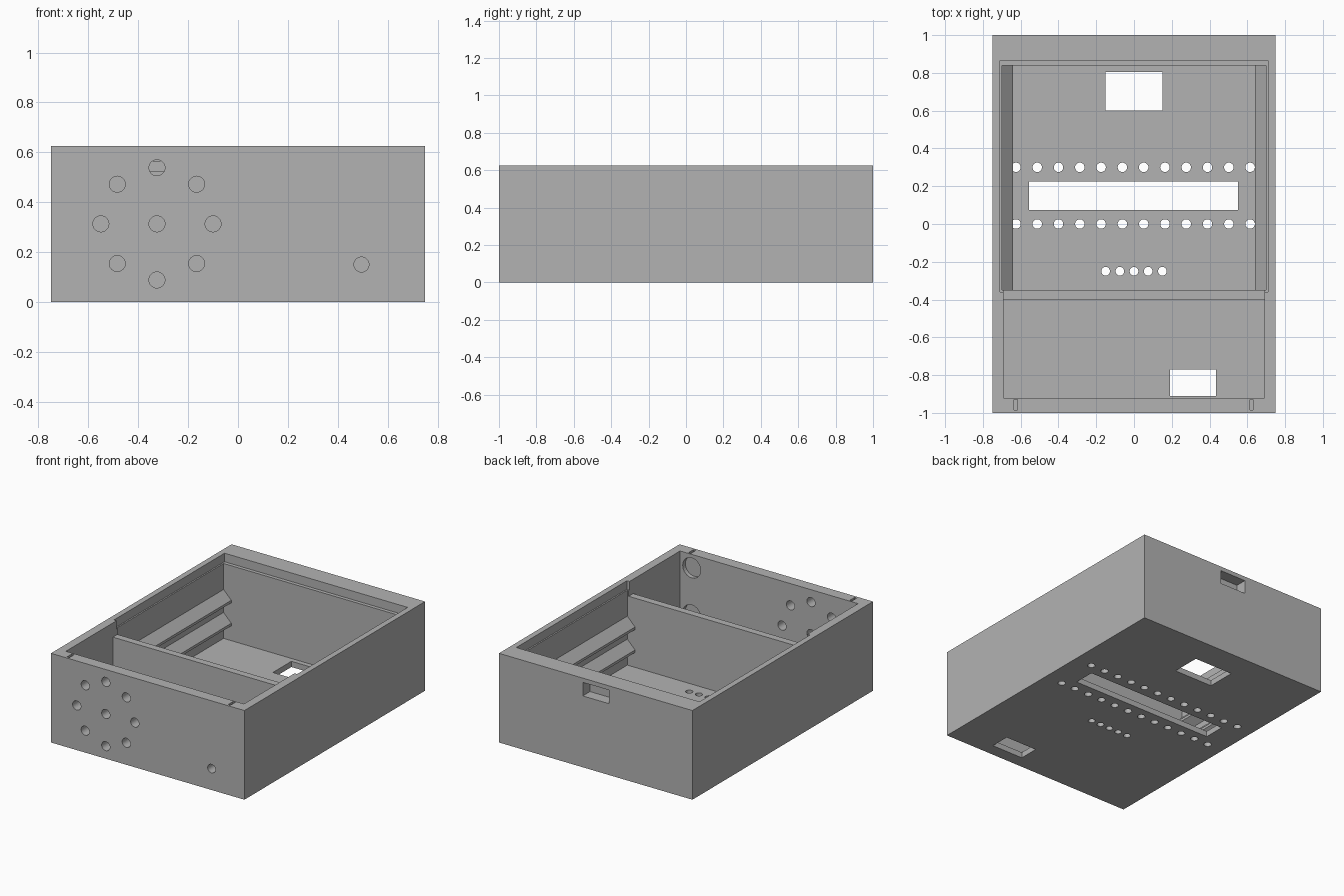
import bpy, bmesh, math
from mathutils import Matrix, Vector

cube = bpy.data.objects.get("Cube")
if cube:
    bpy.data.objects.remove(cube, do_unlink=True)

grey = bpy.data.materials.new("plain grey")
grey.use_nodes = True
colour = (0.45, 0.45, 0.45, 1)
grey.diffuse_color = colour
grey.node_tree.nodes["Principled BSDF"].inputs["Base Color"].default_value = colour


def add_box(bm, x0, x1, y0, y1, z0, z1):
    centre = Vector((x0 + x1, y0 + y1, z0 + z1)) / 2
    size = Matrix.Diagonal((x1 - x0, y1 - y0, z1 - z0, 1))
    bmesh.ops.create_cube(bm, size=1, matrix=Matrix.Translation(centre) @ size)


def add_rod(bm, centre, radius, length, along_y=False):
    turn = Matrix.Rotation(math.pi / 2, 4, "X") if along_y else Matrix()
    bmesh.ops.create_cone(bm, cap_ends=True, segments=32, radius1=radius, radius2=radius,
                          depth=length, matrix=Matrix.Translation(centre) @ turn)


def make_object(name, bm):
    bmesh.ops.recalc_face_normals(bm, faces=bm.faces)
    mesh = bpy.data.meshes.new(name)
    bm.to_mesh(mesh)
    bm.free()
    mesh.materials.append(grey)
    obj = bpy.data.objects.new(name, mesh)
    bpy.context.collection.objects.link(obj)
    return obj


def carve(target, name, bm):
    """Subtract the shapes in bm from the target and discard the cutter."""
    cutter = make_object(name, bm)
    cutter.hide_render = True
    mod = target.modifiers.new(name, "BOOLEAN")
    mod.operation = "DIFFERENCE"
    mod.solver = "EXACT"
    mod.object = cutter
    graph = bpy.context.evaluated_depsgraph_get()
    result = bpy.data.meshes.new_from_object(target.evaluated_get(graph))
    target.modifiers.clear()
    target.data = result
    bpy.data.objects.remove(cutter, do_unlink=True)


# Solid case block
FLOOR = 0.04
bm = bmesh.new()
add_box(bm, -0.75, 0.75, -1, 1, 0, 0.625)
case = make_object("case", bm)

# Two compartments, leaving a wall between them
bm = bmesh.new()
add_box(bm, -0.69, 0.69, -0.92, -0.40, FLOOR, 0.8)
add_box(bm, -0.70, 0.70, -0.35, 0.84, FLOOR, 0.8)
carve(case, "compartment_cutter", bm)

# Lower top of the dividing wall
bm = bmesh.new()
add_box(bm, -0.69, 0.69, -0.5, -0.3, 0.525, 0.8)
carve(case, "divider_cutter", bm)

# Lid ledge around the rear compartment
bm = bmesh.new()
add_box(bm, -0.71, 0.71, -0.36, 0.865, 0.565, 0.8)
carve(case, "ledge_cutter", bm)

# Openings and vent rows through the floor
bm = bmesh.new()
add_box(bm, -0.15, 0.15, 0.6, 0.805, -0.1, 0.1)
add_box(bm, -0.555, 0.55, 0.075, 0.225, -0.1, 0.1)
add_box(bm, 0.19, 0.435, -0.91, -0.77, -0.1, 0.1)
for i in range(12):
    for y in (0, 0.3):
        add_rod(bm, (-0.625 + i * 0.1127, y, 0), 0.025, 0.2)
for i in range(5):
    add_rod(bm, (-0.15 + i * 0.075, -0.25, 0), 0.023, 0.2)
carve(case, "floor_cutter", bm)

# Speaker holes and the small port in the front wall
bm = bmesh.new()
add_rod(bm, (-0.325, -0.96, 0.313), 0.032, 0.2, True)
for i in range(8):
    a = i * math.pi / 4
    add_rod(bm, (-0.325 + 0.225 * math.cos(a), -0.96, 0.313 + 0.225 * math.sin(a)),
            0.032, 0.2, True)
add_rod(bm, (0.495, -0.96, 0.15), 0.03, 0.2, True)
# Shallow round pockets inside the front wall
for z in (0.53, 0.2):
    add_rod(bm, (0.6, -0.92, z), 0.07, 0.06, True)
# Latch pocket in the back wall
add_box(bm, -0.103, 0.1, 0.92, 1.1, 0.5, 0.595)
# Small slots in the front rim
for x in (-0.627, 0.622):
    add_box(bm, x - 0.009, x + 0.009, -0.985, -0.93, 0.6, 0.7)
carve(case, "wall_cutter", bm)

# Sloped rails along both side walls of the rear compartment
profile = [(0.70, 0.06), (0.64, 0), (0.64, -0.018), (0.70, -0.06)]
for side, label in ((1, "left"), (-1, "right")):
    for z, level in ((0.323, "upper"), (0.162, "lower")):
        bm = bmesh.new()
        verts = [bm.verts.new((side * x, -0.35, z + dz)) for x, dz in profile]
        face = bm.faces.new(verts)
        ext = bmesh.ops.extrude_face_region(bm, geom=[face])
        moved = [g for g in ext["geom"] if isinstance(g, bmesh.types.BMVert)]
        bmesh.ops.translate(bm, verts=moved, vec=(0, 1.19, 0))
        make_object(label + "_" + level + "_rail", bm)
